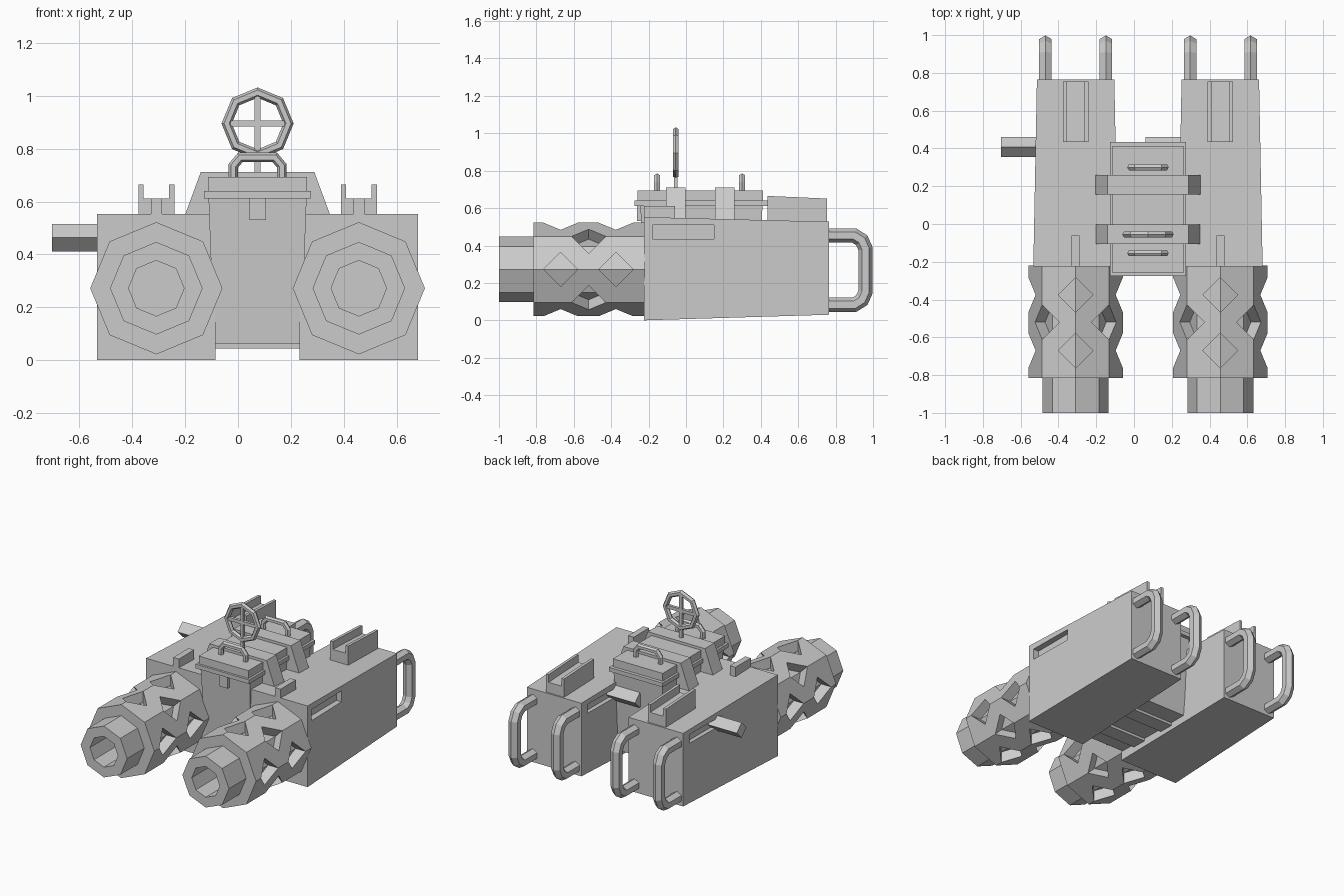
import bpy, bmesh, math
from mathutils import Vector

cube = bpy.data.objects.get("Cube")
if cube:
    bpy.data.objects.remove(cube, do_unlink=True)

grey = bpy.data.materials.new("gun_grey")
grey.use_nodes = True
COLOUR = (0.6, 0.6, 0.6, 1)
grey.diffuse_color = COLOUR
grey.node_tree.nodes["Principled BSDF"].inputs["Base Color"].default_value = COLOUR


# Make one object from lofts; a loft is a list of rings, optionally looped
def make(name, lofts, closed=False):
    bm = bmesh.new()
    for rings in lofts:
        loops = [[bm.verts.new(p) for p in ring] for ring in rings]
        n = len(loops[0])
        pairs = list(zip(loops, loops[1:]))
        if closed:
            pairs.append((loops[-1], loops[0]))
        else:
            bm.faces.new(loops[0])
            bm.faces.new(loops[-1])
        for a, b in pairs:
            for i in range(n):
                j = (i + 1) % n
                bm.faces.new((a[i], a[j], b[j], b[i]))
    bmesh.ops.recalc_face_normals(bm, faces=bm.faces)
    mesh = bpy.data.meshes.new(name)
    bm.to_mesh(mesh)
    bm.free()
    mesh.materials.append(grey)
    obj = bpy.data.objects.new(name, mesh)
    bpy.context.collection.objects.link(obj)
    return obj


def rect_y(x, y, half, z0, z1):
    return [(x - half, y, z0), (x + half, y, z0), (x + half, y, z1), (x - half, y, z1)]


def rect_z(x, z, half, y0, y1):
    return [(x - half, y0, z), (x + half, y0, z), (x + half, y1, z), (x - half, y1, z)]


def block(x, half, y0, y1, z0, z1):
    return [rect_y(x, y0, half, z0, z1), rect_y(x, y1, half, z0, z1)]


def ring_y(x, y, z, r, n=8):
    return [(x + r * math.cos(math.tau * k / n), y, z + r * math.sin(math.tau * k / n))
            for k in range(n)]


# Mitred six-sided tube along a flat path
def tube(name, path, normal, r, closed=False):
    pts, nrm, rings = [Vector(p) for p in path], Vector(normal), []
    last = len(pts) - 1
    for i, p in enumerate(pts):
        a = (p - pts[i - 1]).normalized() if i or closed else None
        b = (pts[(i + 1) % len(pts)] - p).normalized() if i < last or closed else None
        a, b = a or b, b or a
        t = (a + b).normalized()
        side = t.cross(nrm) / t.dot(a)
        rings.append([p + r * (side * math.cos(math.tau * k / 6) + nrm * math.sin(math.tau * k / 6))
                      for k in range(6)])
    return make(name, [rings], closed)


# Cut an object and keep the finished mesh
def cut(obj, cutter):
    mod = obj.modifiers.new("cut", "BOOLEAN")
    mod.operation, mod.solver, mod.object = "DIFFERENCE", "EXACT", cutter
    graph = bpy.context.evaluated_depsgraph_get()
    mesh = bpy.data.meshes.new_from_object(obj.evaluated_get(graph))
    obj.modifiers.remove(mod)
    obj.data = mesh
    bpy.data.objects.remove(cutter, do_unlink=True)


AXIS = 0.272   # barrel height


# Diamond prism pointing outwards from the barrel
def diamond(x, y, angle, h=0.092):
    out = Vector((math.cos(angle), 0, math.sin(angle)))
    tan = Vector((-out.z, 0, out.x))
    along = Vector((0, h, 0))
    base = Vector((x, y, AXIS))
    return [[base + out * d + o for o in (along, tan * h, -along, -tan * h)] for d in (0.13, 0.32)]


def build_gun(x, side):
    # receiver with ejection port and bolt slot
    body = make(side + "_receiver", [[rect_y(x, -0.225, 0.224, 0, 0.552),
                                      rect_y(x, 0.765, 0.205, 0.03, 0.527)]])
    cut(body, make("port_cutter", [block(x + 0.25, 0.07, -0.18, 0.15, 0.435, 0.51),
                                   block(x - 0.25, 0.07, 0.36, 0.7, 0.435, 0.495)]))

    # barrel with bore, inside a pierced jacket
    make(side + "_barrel", [[ring_y(x, y, AXIS, r) for y, r in
                             ((-0.2, 0.175), (-1, 0.175), (-1, 0.105), (-0.7, 0.105))]])
    jacket = make(side + "_barrel_jacket", [[ring_y(x, y, AXIS, r) for y, r in
                  ((-0.815, 0.25), (-0.22, 0.25), (-0.22, 0.168), (-0.815, 0.168))]], True)
    holes = []
    for k in range(8):
        for y in ((-0.52,) if k % 2 else (-0.67, -0.375)):
            holes.append(diamond(x, y, k * math.pi / 4))
    cut(jacket, make("jacket_cutter", holes))

    # sights on top
    make(side + "_front_sight", [block(x, 0.021, -0.225, -0.06, 0.5, 0.612)])
    outline = [(-0.068, 0.5), (0.068, 0.5), (0.068, 0.665), (0.048, 0.665),
               (0.048, 0.612), (-0.048, 0.612), (-0.048, 0.665), (-0.068, 0.665)]
    make(side + "_rear_sight", [[[(x + px, y, pz - drop) for px, pz in outline]
                                 for y, drop in ((0.435, 0), (0.755, 0.014))]])

    # bolt handle on the outer side
    make(side + "_bolt_handle", [[[(px, 0.408 + dy, 0.463 + dz) for dy, dz in
                                   ((0.052, 0), (0, 0.052), (-0.052, 0), (0, -0.052))]
                                  for px in (x - 0.395, x - 0.17)]])

    # spade grips
    half_grip = [(0.74, 0.185), (0.90, 0.185), (0.94, 0.16), (0.96, 0.115)]
    grip = half_grip + [(y, -z) for y, z in reversed(half_grip)]
    for label, dx in (("a", -0.16), ("b", 0.16)):
        tube(f"{side}_grip_{label}", [(x + dx, y, 0.268 + z) for y, z in grip], (1, 0, 0), 0.038)


build_gun(-0.309, "right")
build_gun(0.457, "left")

# ammunition box between the guns
MID = 0.074
make("ammo_box", [[rect_z(MID, 0.063, 0.165, -0.215, 0.38), rect_z(MID, 0.63, 0.186, -0.245, 0.41)]])
make("lid_rim", [block(MID, 0.202, -0.275, 0.435, 0.612, 0.64)])
make("lid", [block(MID, 0.187, -0.26, 0.412, 0.63, 0.693)])
make("latch", [block(MID, 0.031, -0.262, -0.22, 0.53, 0.62)])

# cradle straps around the box
strap = [(-0.215, 0.711), (0.215, 0.711), (0.278, 0.54), (0.18, 0.045), (-0.18, 0.045), (-0.278, 0.54)]
for label, y0 in (("front", -0.106), ("rear", 0.155)):
    make(label + "_strap", [[[(MID + px, y, pz) for px, pz in strap] for y in (y0, y0 + 0.104)]])

# lid handles
half_bow = [(-0.092, 0.67), (-0.092, 0.735), (-0.065, 0.767)]
bow = half_bow + [(-px, z) for px, z in reversed(half_bow)]
for label, y in (("front", -0.155), ("rear", 0.3)):
    tube(label + "_lid_handle", [(MID + px, y, z) for px, z in bow], (0, 1, 0), 0.018)

# ring sight with crosshair
RING_Y, RING_Z = -0.055, 0.895
tube("ring_sight", ring_y(MID, RING_Y, RING_Z, 0.117), (0, 1, 0), 0.018, True)
make("sight_post", [block(MID, 0.011, RING_Y - 0.01, RING_Y + 0.01, 0.69, 1.01)])
make("sight_crossbar", [block(MID, 0.115, RING_Y - 0.01, RING_Y + 0.01, 0.884, 0.906)])
